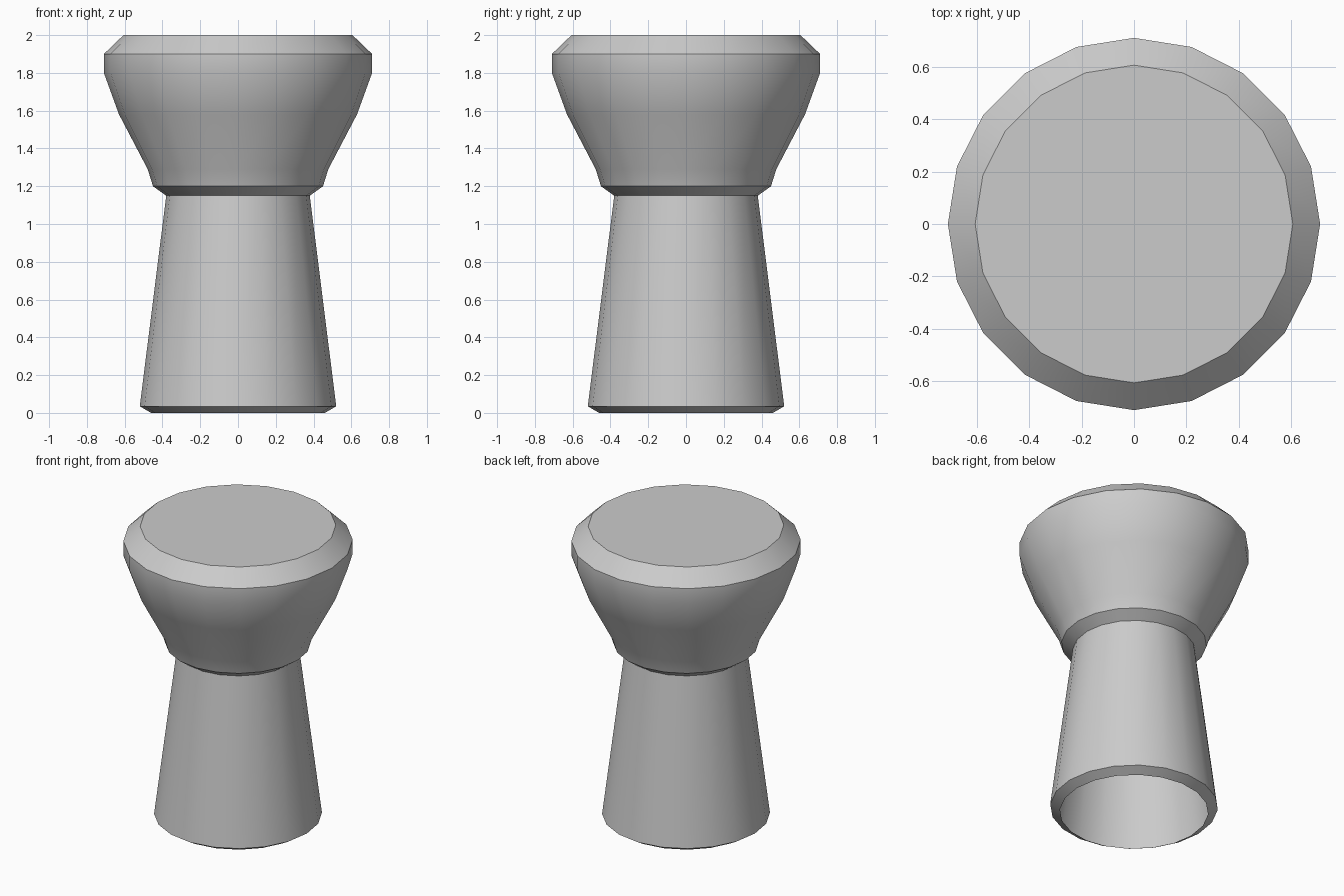
import bpy, bmesh
from math import cos, sin, pi, radians

if "Cube" in bpy.data.objects:
    bpy.data.objects.remove(bpy.data.objects["Cube"])

SIDES = 20


def lathe(name, profile, cap_top=False):
    """Revolve an (r, z) profile around z, listed from bottom to top."""
    bm = bmesh.new()
    rings = [[bm.verts.new((r * cos(2 * pi * i / SIDES), r * sin(2 * pi * i / SIDES), z))
              for i in range(SIDES)] for r, z in profile]
    for low, high in zip(rings, rings[1:]):
        for i in range(SIDES):
            j = (i + 1) % SIDES
            bm.faces.new((low[i], low[j], high[j], high[i]))
    if cap_top:
        bm.faces.new(rings[-1])
    mesh = bpy.data.meshes.new(name)
    bm.to_mesh(mesh)
    bm.free()
    obj = bpy.data.objects.new(name, mesh)
    bpy.context.collection.objects.link(obj)
    bpy.ops.object.select_all(action='DESELECT')
    obj.select_set(True)
    bpy.context.view_layer.objects.active = obj
    bpy.ops.object.shade_smooth_by_angle(angle=radians(30))
    return obj


# Hollow tapered foot, open underneath
lathe("pedestal", [(0.46, 0), (0.52, 0.035), (0.38, 1.15)])

# Flared bowl with bevelled rim and flat top
lathe("bowl", [(0.38, 1.15), (0.45, 1.2), (0.478, 1.29), (0.63, 1.58),
               (0.71, 1.8), (0.71, 1.9), (0.606, 2.0)], cap_top=True)
